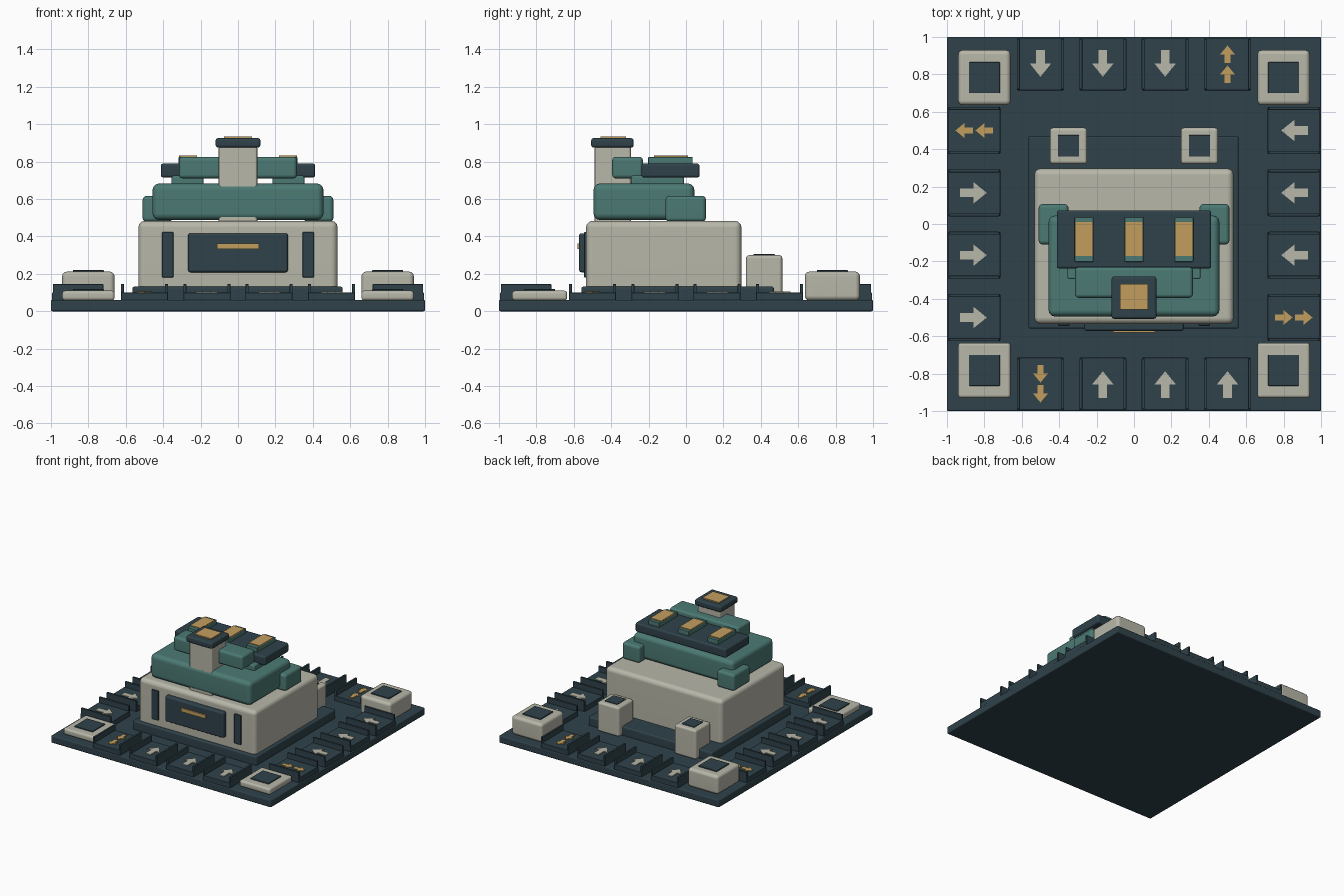
import bpy, bmesh, math
from mathutils import Matrix

if "Cube" in bpy.data.objects:
    bpy.data.objects.remove(bpy.data.objects["Cube"])


def material(name, srgb):
    m = bpy.data.materials.new(name)
    lin = [((c / 255 + 0.055) / 1.055) ** 2.4 for c in srgb]
    m.diffuse_color = (*lin, 1)
    m.use_nodes = True
    m.node_tree.nodes["Principled BSDF"].inputs["Base Color"].default_value = m.diffuse_color
    return m


DARK = material("dark_slate", (47, 66, 74))
STONE = material("pale_stone", (184, 183, 169))
TEAL = material("teal", (76, 122, 116))
GOLD = material("gold", (194, 158, 95))


def finish(name, bm, mat, turn=0, smooth=False):
    bm.transform(Matrix.Rotation(turn, 4, 'Z'))
    bmesh.ops.recalc_face_normals(bm, faces=bm.faces)
    for f in bm.faces:
        f.smooth = smooth
    me = bpy.data.meshes.new(name)
    bm.to_mesh(me)
    bm.free()
    me.materials.append(mat)
    ob = bpy.data.objects.new(name, me)
    bpy.context.collection.objects.link(ob)
    if smooth:
        ob.modifiers.new("even_shading", 'WEIGHTED_NORMAL')
    return ob


def box(name, x, y, z, mat, bevel=0.0, turn=0):
    """Box from (min, max) ranges with rounded edges."""
    bm = bmesh.new()
    bmesh.ops.create_cube(bm, size=1)
    for v in bm.verts:
        v.co = [r[0] if c < 0 else r[1] for c, r in zip(v.co, (x, y, z))]
    if bevel:
        bmesh.ops.bevel(bm, geom=bm.edges[:], offset=bevel, segments=3,
                        profile=0.5, affect='EDGES')
    return finish(name, bm, mat, turn, bevel > 0)


def pair(name, x, y, z, mat, bevel=0.0):
    """The same box on the left and the right."""
    box(name + "_right", x, y, z, mat, bevel)
    box(name + "_left", (-x[1], -x[0]), y, z, mat, bevel)


def arrow(name, cx, tail, tip, width, shaft, mat, turn):
    """Thin arrow plate running along y from tail to tip."""
    mid, w, s = (tail + tip) / 2, width / 2, shaft / 2
    pts = [(-s, tail), (s, tail), (s, mid), (w, mid), (0, tip), (-w, mid), (-s, mid)]
    bm = bmesh.new()
    face = bm.faces.new([bm.verts.new((cx + px, py, 0.098)) for px, py in pts])
    ext = bmesh.ops.extrude_face_region(bm, geom=[face])
    for v in ext["geom"]:
        if isinstance(v, bmesh.types.BMVert):
            v.co.z = 0.106
    finish(name, bm, mat, turn)


# ground slab and raised pedestal
box("base_slab", (-1, 1), (-1, 1), (0, 0.06), DARK, 0.008)
box("pedestal", (-0.565, 0.56), (-0.56, 0.47), (0.05, 0.132), DARK, 0.012)

# edge lanes: four per side, turned around the slab
for k in range(4):
    turn = k * math.pi / 2
    for i, cx in enumerate((-0.5, -1 / 6, 1 / 6, 0.5)):
        tag = f"{k}_{i}"
        box("lane_plate_" + tag, (cx - 0.125, cx + 0.125), (-0.995, -0.715),
            (0.055, 0.1), DARK, 0.005, turn)
        for s in (-1, 1):
            rx = cx + s * 0.118
            box(f"lane_rail_{tag}_{s}", (rx - 0.008, rx + 0.008), (-0.99, -0.72),
                (0.06, 0.145), DARK, 0.002, turn)
        if i == 0:
            arrow("exit_arrow_inner_" + tag, cx, -0.753, -0.848, 0.078, 0.034, GOLD, turn)
            arrow("exit_arrow_outer_" + tag, cx, -0.86, -0.955, 0.078, 0.034, GOLD, turn)
        else:
            arrow("entry_arrow_" + tag, cx, -0.93, -0.787, 0.115, 0.046, STONE, turn)

# corner pads: low at the front, tall at the back
for name, y, top, bev in (("front", (-0.93, -0.635), 0.11, 0.016),
                          ("back", (0.635, 0.93), 0.212, 0.025)):
    pair(name + "_corner_pad", (0.66, 0.94), y, (0.058, top), STONE, bev)
    pair(name + "_corner_inset", (0.717, 0.883), (y[0] + 0.065, y[1] - 0.065),
         (top - 0.01, top + 0.008), DARK, 0.003)

# rear posts
pair("rear_post", (0.25, 0.45), (0.32, 0.515), (0.058, 0.3), STONE, 0.018)
pair("rear_post_cap", (0.293, 0.407), (0.36, 0.475), (0.29, 0.306), DARK, 0.003)

# main body with front panel and slots
box("main_body", (-0.533, 0.533), (-0.535, 0.297), (0.1, 0.483), STONE, 0.035)
box("front_panel", (-0.267, 0.267), (-0.572, -0.5), (0.208, 0.417), DARK, 0.014)
box("front_panel_strip", (-0.113, 0.113), (-0.581, -0.565), (0.333, 0.363), GOLD)
pair("front_slot", (0.345, 0.406), (-0.545, -0.5), (0.18, 0.424), DARK, 0.005)

# teal upper tier with shoulders
box("upper_tier", (-0.457, 0.457), (-0.495, 0.045), (0.488, 0.683), TEAL, 0.035)
pair("shoulder_block", (0.35, 0.51), (-0.11, 0.107), (0.478, 0.617), TEAL, 0.022)
pair("bar_support", (0.185, 0.355), (-0.295, -0.01), (0.67, 0.725), TEAL, 0.01)
box("rear_bridge", (-0.315, 0.315), (-0.395, -0.23), (0.71, 0.826), TEAL, 0.02)

# dark roof bar with three lamps
box("roof_bar", (-0.413, 0.413), (-0.238, 0.073), (0.715, 0.79), DARK, 0.014)
for i, cx in enumerate((-0.267, 0, 0.267)):
    box(f"lamp_base_{i}", (cx - 0.05, cx + 0.05), (-0.202, 0.036), (0.78, 0.825), TEAL, 0.004)
    box(f"lamp_plate_{i}", (cx - 0.049, cx + 0.049), (-0.17, 0.012), (0.823, 0.832), GOLD)

# column with cap
box("column", (-0.103, 0.103), (-0.488, -0.295), (0.46, 0.885), STONE, 0.012)
box("column_cap", (-0.12, 0.12), (-0.507, -0.28), (0.875, 0.926), DARK, 0.014)
box("column_cap_plate", (-0.075, 0.075), (-0.457, -0.322), (0.926, 0.935), GOLD)
